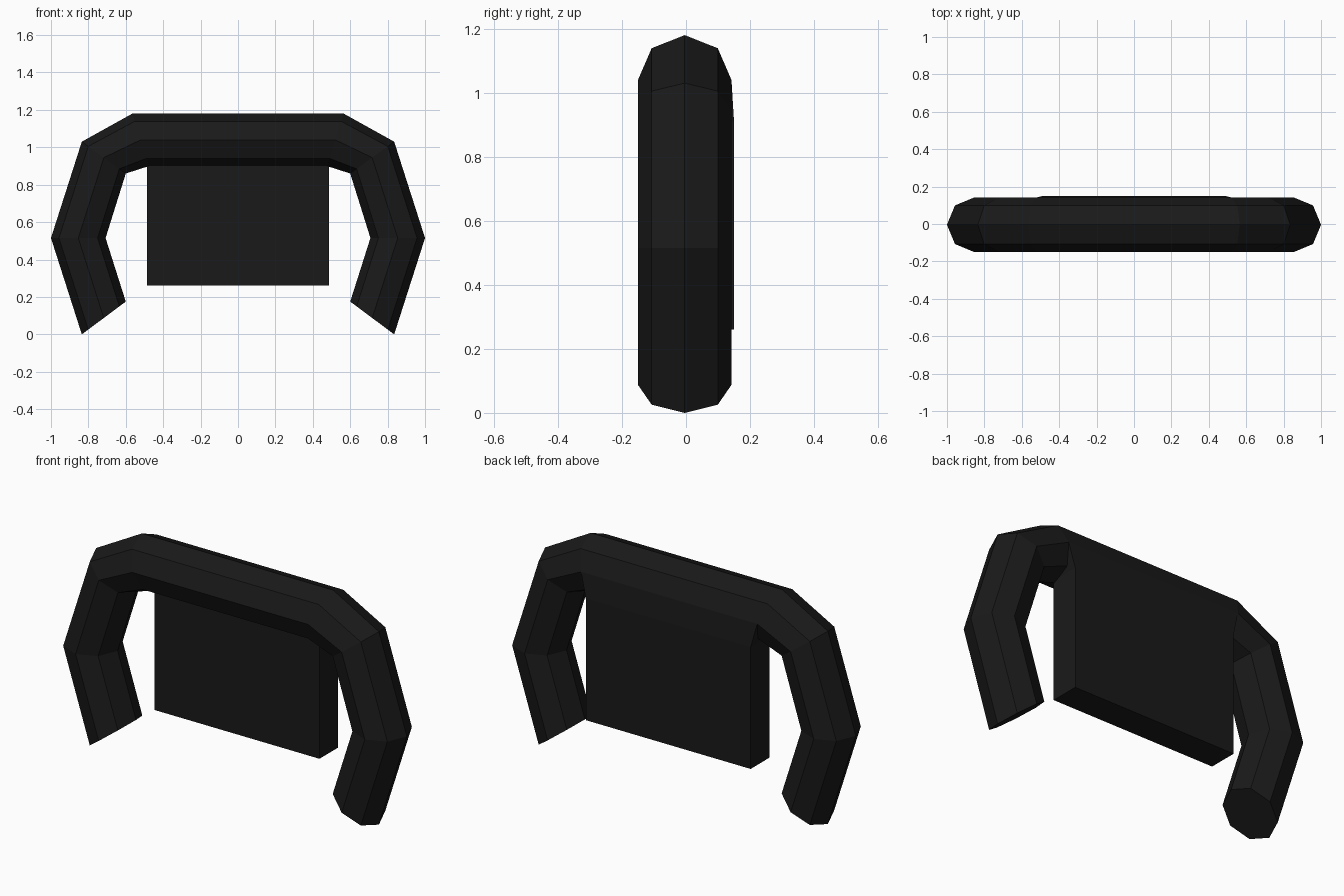
import bpy, bmesh
from math import cos, sin, pi

if "Cube" in bpy.data.objects:
    bpy.data.objects.remove(bpy.data.objects["Cube"])

black = bpy.data.materials.new("matte_black")
black.diffuse_color = (0.01, 0.01, 0.01, 1)
black.use_nodes = True
black.node_tree.nodes["Principled BSDF"].inputs["Base Color"].default_value = black.diffuse_color


def loft(name, rings):
    """Skin a list of equal-length point rings and cap both ends."""
    bm = bmesh.new()
    loops = [[bm.verts.new(p) for p in ring] for ring in rings]
    n = len(loops[0])
    for a, b in zip(loops, loops[1:]):
        for i in range(n):
            j = (i + 1) % n
            bm.faces.new((a[i], a[j], b[j], b[i]))
    bm.faces.new(loops[0])
    bm.faces.new(loops[-1])
    bmesh.ops.recalc_face_normals(bm, faces=bm.faces)
    mesh = bpy.data.meshes.new(name)
    bm.to_mesh(mesh)
    bm.free()
    mesh.materials.append(black)
    obj = bpy.data.objects.new(name, mesh)
    bpy.context.collection.objects.link(obj)
    return obj


# Octagonal arched tube: each station is the outer and inner point (x, z)
RADIUS, Y_MID = 0.146, -0.004
half = [((0.835, 0.0), (0.60, 0.175)),
        ((1.0, 0.515), (0.708, 0.515)),
        ((0.835, 1.03), (0.60, 0.86)),
        ((0.565, 1.18), (0.475, 0.90))]
stations = half + [((-o[0], o[1]), (-i[0], i[1])) for o, i in reversed(half)]


def octagon(outer, inner):
    ring = []
    for k in range(8):
        a = k * pi / 4
        t = (1 - cos(a)) / 2
        ring.append((outer[0] + (inner[0] - outer[0]) * t,
                     Y_MID + RADIUS * sin(a),
                     outer[1] + (inner[1] - outer[1]) * t))
    return ring


loft("arch_tube", [octagon(o, i) for o, i in stations])

# Hanging panel that blends into the back of the tube at its top
levels = [(0.26, 0.487, 0.15), (0.91, 0.487, 0.15), (1.04, 0.52, 0.142)]
FRONT = -0.008
loft("hanging_panel", [[(-w, FRONT, z), (w, FRONT, z), (w, back, z), (-w, back, z)]
                       for z, w, back in levels])
